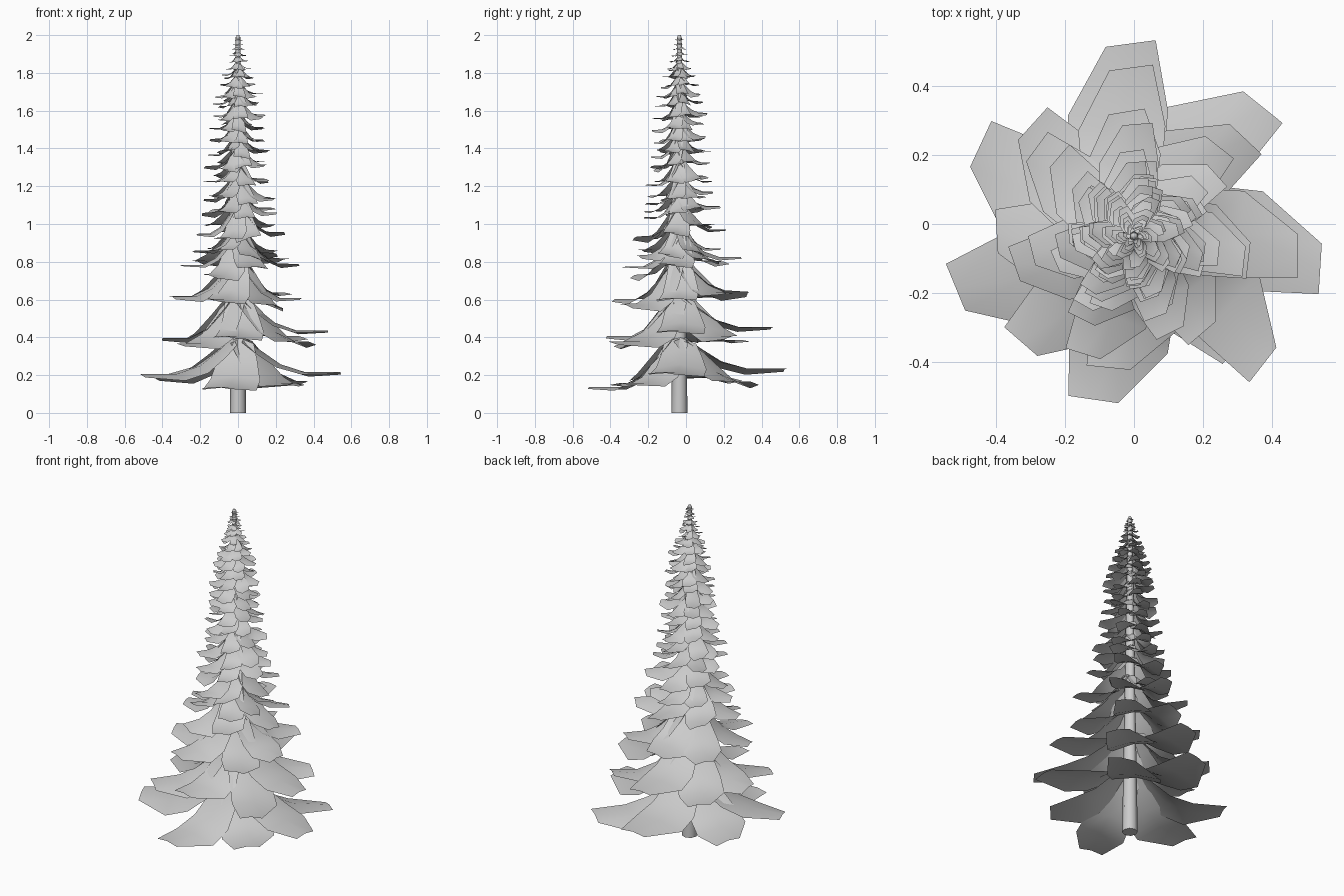
import bpy, bmesh, math, random
from mathutils import Vector

random.seed(7)
if "Cube" in bpy.data.objects:
    bpy.data.objects.remove(bpy.data.objects["Cube"])

AXIS_Y = -0.035


def material(name, rgb):
    m = bpy.data.materials.new(name)
    m.use_nodes = True
    m.diffuse_color = (*rgb, 1)
    m.node_tree.nodes["Principled BSDF"].inputs["Base Color"].default_value = (*rgb, 1)
    return m


grey = material("light grey", (0.6, 0.6, 0.6))


def finish(bm, name):
    mesh = bpy.data.meshes.new(name)
    bm.to_mesh(mesh)
    bm.free()
    for p in mesh.polygons:
        p.use_smooth = True
    mesh.materials.append(grey)
    obj = bpy.data.objects.new(name, mesh)
    obj.location.y = AXIS_Y
    bpy.context.collection.objects.link(obj)
    return obj


# Branch fan rows: fraction along, half width, height (0 = tip level, 1 = base level)
ROWS = [(0.06, 0.16, 1.0), (0.2, 0.20, 0.66), (0.4, 0.25, 0.25),
        (0.64, 0.27, 0.03), (1.0, 0.135, 0.03)]


def add_fan(bm, angle, reach, width, tip_z, drop, bend, roll):
    """One drooping, blunt-ended fan with a ridge, its middle bowed sideways."""
    out = Vector((math.cos(angle), math.sin(angle), 0))
    side = Vector((-out.y, out.x, 0))
    grid = []
    for t, half, h in ROWS:
        row = []
        for s in (-1, 0, 1):
            along = reach * t * (1 - 0.015 * s)
            across = width * half * s + width * 0.09 * bend * math.sin(math.pi * t)
            z = tip_z + drop * h - abs(s) * width * 0.06 * (1 - t * 0.7)
            z += roll * s * width * half
            p = out * along + side * across
            row.append(bm.verts.new((p.x, p.y, z)))
        grid.append(row)
    for a, b in zip(grid, grid[1:]):
        for i in range(2):
            bm.faces.new((a[i], b[i], b[i + 1], a[i + 1]))


# Trunk
bm = bmesh.new()
bmesh.ops.create_cone(bm, cap_ends=True, segments=8, radius1=0.043,
                      radius2=0.012, depth=1.99)
bmesh.ops.translate(bm, verts=bm.verts, vec=(0, 0, 0.995))
trunk = finish(bm, "trunk")
bpy.context.view_layer.objects.active = trunk
trunk.select_set(True)
bpy.ops.object.shade_smooth_by_angle(angle=math.radians(50))

# Lowest two tiers: direction in degrees, reach, tip height
LOW_TIERS = [
    [(91, .56, .23), (45, .53, .16), (-10, .55, .21), (-46, .44, .15),
     (-104, .49, .13), (-164, .54, .20), (149, .52, .18)],
    [(91, .49, .45), (41, .43, .40), (-7, .48, .43), (-45, .53, .37),
     (-101, .39, .40), (-137, .45, .36), (178, .40, .39), (132, .44, .38)],
]
for n, tier in enumerate(LOW_TIERS):
    bm = bmesh.new()
    for deg, reach, z in tier:
        add_fan(bm, math.radians(deg), reach, 0.54 - 0.07 * n, z, 0.40 + 0.22 * n - z,
                random.uniform(0.7, 1.4), random.uniform(-0.15, 0.15))
    finish(bm, f"branch_tier_{n + 1}")

# Upper tiers: tip height and mean reach, shrinking towards the top
UPPER = [(.595, .375), (.77, .31), (.86, .235), (.965, .245), (1.06, .20),
         (1.14, .195), (1.225, .18), (1.31, .165), (1.38, .16), (1.45, .15),
         (1.51, .14), (1.57, .14), (1.63, .125), (1.68, .12), (1.73, .10),
         (1.78, .09), (1.82, .07), (1.86, .055), (1.895, .045), (1.925, .036),
         (1.95, .03), (1.975, .024)]
for n, (z, reach) in enumerate(UPPER):
    bm = bmesh.new()
    count = 7 if n < 16 else 6
    for i in range(count):
        angle = math.tau * i / count + math.radians(91 - 2 * n) + random.uniform(-.15, .15)
        size = reach * random.uniform(0.9, 1.08)
        lift = 0.08 * math.sin(angle) + random.uniform(-.1, .1)
        add_fan(bm, angle, size, reach * 1.04, z + lift * reach, reach * (0.58 - lift),
                random.uniform(0.4, 1.3), random.uniform(-0.3, 0.3))
    finish(bm, f"branch_tier_{n + 3}")

# Tip bud
bm = bmesh.new()
bmesh.ops.create_cone(bm, cap_ends=True, segments=6, radius1=0.014, radius2=0.008, depth=0.02)
bmesh.ops.translate(bm, verts=bm.verts, vec=(0, 0, 1.99))
finish(bm, "top_bud")
